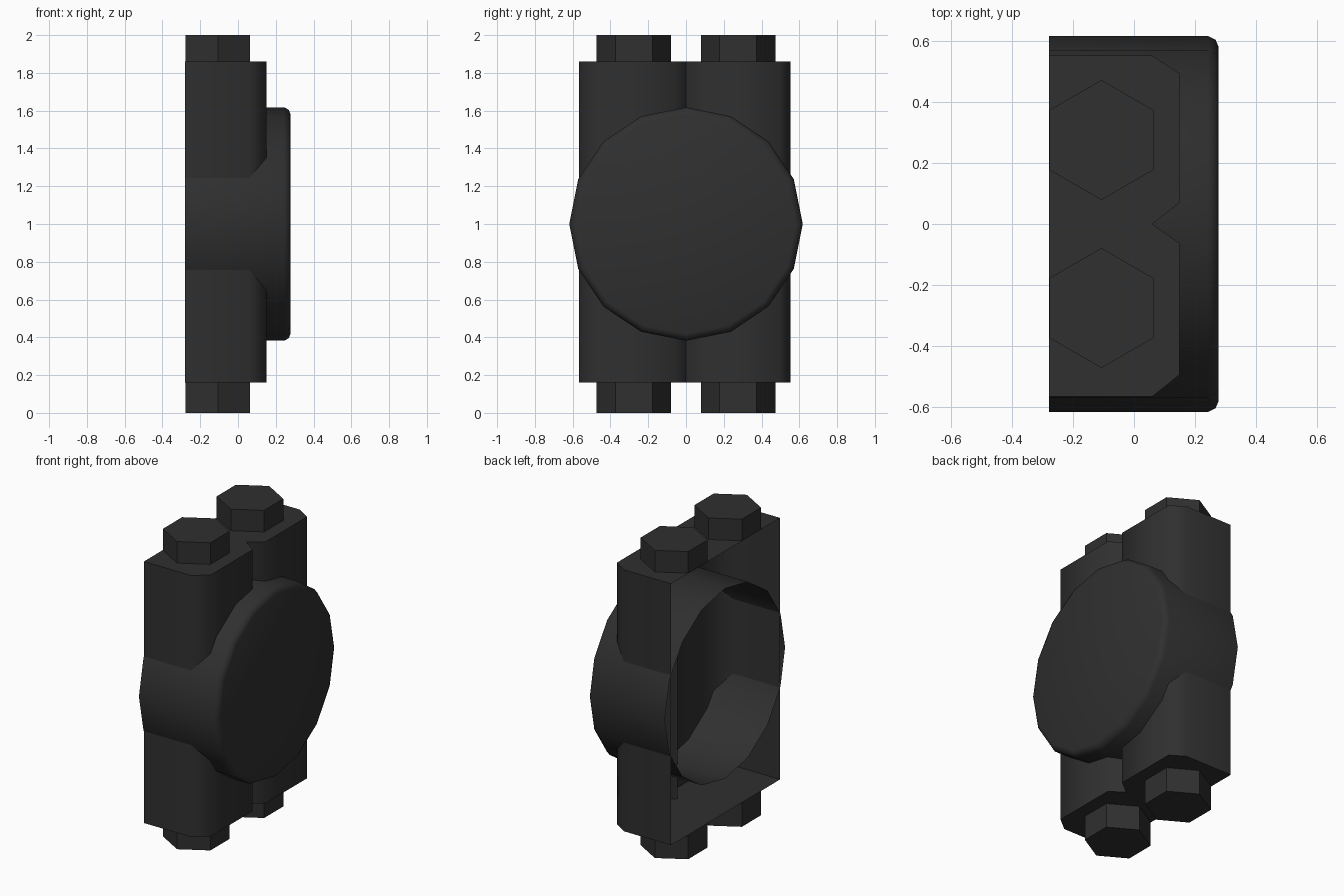
import bpy, bmesh, math

if "Cube" in bpy.data.objects:
    bpy.data.objects.remove(bpy.data.objects["Cube"])

mat = bpy.data.materials.new("dark_grey")
mat.diffuse_color = (0.029, 0.029, 0.029, 1)
mat.use_nodes = True
mat.node_tree.nodes["Principled BSDF"].inputs["Base Color"].default_value = mat.diffuse_color


def make(name, rings, cap_first, cap_last, smooth_angle=None):
    """Bridge equal rings of points into a shell, with optional end caps."""
    bm = bmesh.new()
    loops = [[bm.verts.new(p) for p in r] for r in rings]
    n = len(loops[0])
    for a, b in zip(loops, loops[1:]):
        for i in range(n):
            j = (i + 1) % n
            bm.faces.new((a[i], a[j], b[j], b[i]))
    if cap_first:
        bm.faces.new(loops[0][::-1])
    if cap_last:
        bm.faces.new(loops[-1])
    me = bpy.data.meshes.new(name)
    bm.to_mesh(me)
    bm.free()
    me.materials.append(mat)
    ob = bpy.data.objects.new(name, me)
    bpy.context.collection.objects.link(ob)
    if smooth_angle:
        bpy.ops.object.select_all(action='DESELECT')
        ob.select_set(True)
        bpy.context.view_layer.objects.active = ob
        bpy.ops.object.shade_smooth_by_angle(angle=math.radians(smooth_angle))
    return ob


# Clamp block: notched profile, hollow, with its back (-x) side left open
profile = [(-0.28, -0.567), (0.06, -0.567), (0.15, -0.495), (0.15, -0.063),
           (0.06, 0.0), (0.15, 0.07), (0.15, 0.495), (0.06, 0.553), (-0.28, 0.553)]
block = make("clamp_block", [[(x, y, z) for x, y in profile] for z in (0.16, 1.86)],
             True, True, 70)
bm = bmesh.new()
bm.from_mesh(block.data)
back = [f for f in bm.faces if all(v.co.x < -0.27 for v in f.verts)]
bmesh.ops.delete(bm, geom=back, context='FACES_ONLY')
bm.to_mesh(block.data)
bm.free()

# Round cap: 16-sided cup with a bevelled rim, open at the back
def circle(x, r):
    return [(x, r * math.cos(math.tau * i / 16), 1 + r * math.sin(math.tau * i / 16))
            for i in range(16)]

make("round_cap", [circle(-0.28, 0.618), circle(0.243, 0.618),
                   circle(0.268, 0.605), circle(0.278, 0.582)], False, True, 50)

# Hexagonal bolt heads above and below the block
def hexagon(y, z):
    return [(-0.107 + 0.197 * math.sin(math.tau * i / 6) * -1,
             y + 0.197 * math.cos(math.tau * i / 6), z) for i in range(6)]

for side, y in (("left", -0.276), ("right", 0.276)):
    make("top_bolt_" + side, [hexagon(y, 1.86), hexagon(y, 2.0)], False, True)
    make("bottom_bolt_" + side, [hexagon(y, 0.0), hexagon(y, 0.16)], True, False)
